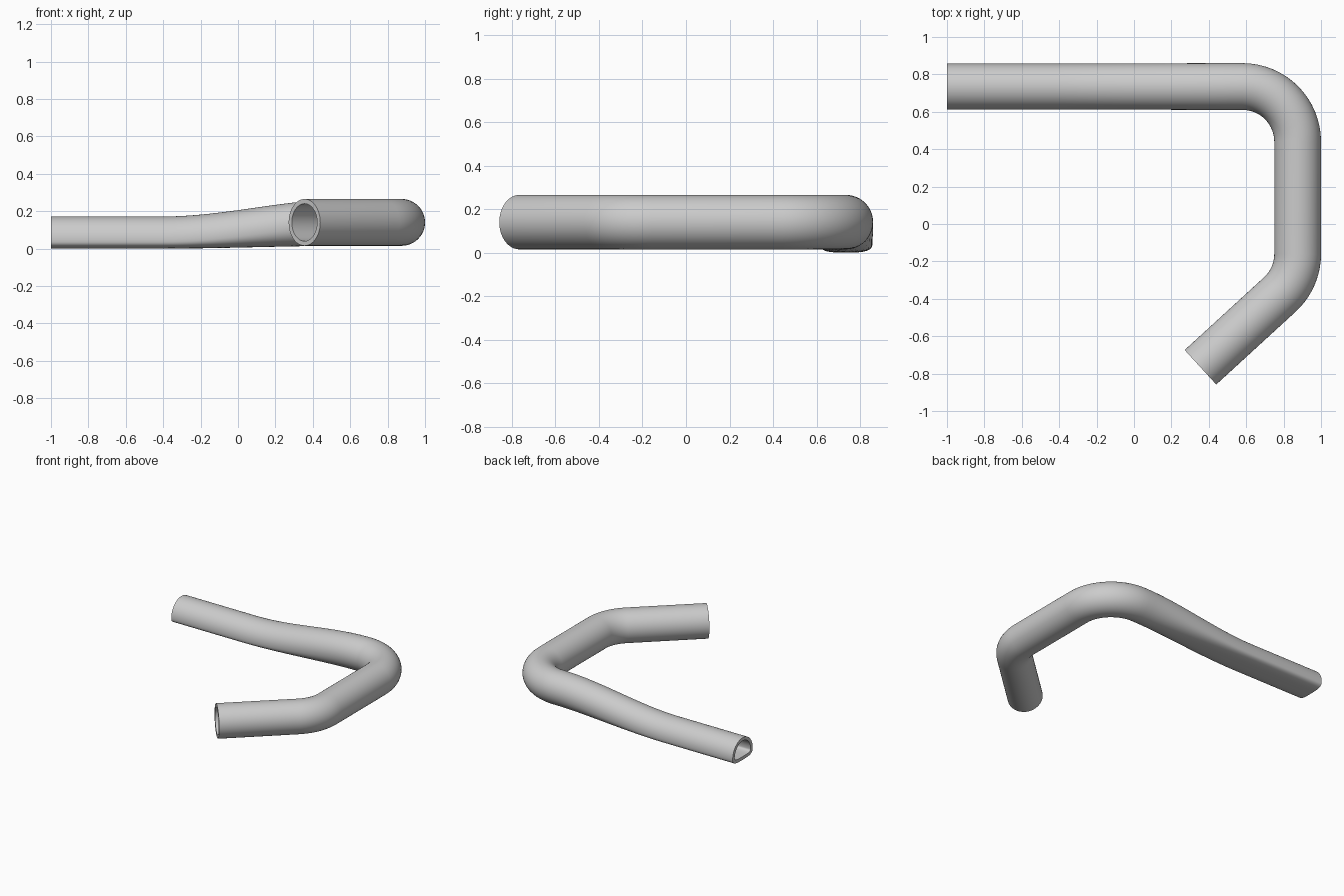
import bpy, bmesh
from math import sin, cos, pi, radians
from mathutils import Vector

if "Cube" in bpy.data.objects:
    bpy.data.objects.remove(bpy.data.objects["Cube"])

N = 48            # points around the section
R = 0.295         # centre-line bend radius
TURN = radians(47.5)


def section(t, inner):
    """Hose section: t=0 is a flat-bottomed D, t=1 is round. Returns (side, z)."""
    mix = lambda a, b: a + (b - a) * t
    wall = 0.025 if inner else 0.0
    w = mix(0.1225, 0.125) - wall
    low = mix(0.049, 0.125) - wall
    n = mix(3.2, 2.0)
    zc = mix(0.049, 0.14)
    pts = []
    for i in range(N):
        a = 2 * pi * i / N
        c, s = cos(a), sin(a)
        if s >= 0:
            pts.append((w * c, zc + w * s))
        else:
            x = abs(c) ** (2 / n) * (1 if c > 0 else -1)
            pts.append((w * x, zc - low * abs(s) ** (2 / n)))
    return pts


# Centre line: (position, heading angle, roundness)
path = [(-1.0, 0.735, 0.0, 0.0)]
for i in range(21):
    u = i / 20
    path.append((-0.4 + 0.98 * u, 0.735, 0.0, u * u * (3 - 2 * u)))
for i in range(1, 17):
    a = pi / 2 * (1 - i / 16)
    path.append((0.58 + R * cos(a), 0.44 + R * sin(a), a - pi / 2, 1.0))
for i in range(11):
    a = -TURN * i / 10
    path.append((0.58 + R * cos(a), -0.16 + R * sin(a), a - pi / 2, 1.0))
x, y, h, t = path[-1]
path.append((x + 0.575 * cos(h), y + 0.575 * sin(h), h, 1.0))

# Sweep outer and inner skins
bm = bmesh.new()
skins = []
for inner in (False, True):
    rings = []
    for x, y, h, t in path:
        rings.append([bm.verts.new(Vector((x - sin(h) * s, y + cos(h) * s, z)))
                      for s, z in section(t, inner)])
    skins.append(rings)


def bridge(a, b):
    for i in range(N):
        j = (i + 1) % N
        bm.faces.new((a[i], a[j], b[j], b[i]))


for rings in skins:
    for a, b in zip(rings, rings[1:]):
        bridge(a, b)
# Open pipe ends: wall rims
bridge(skins[0][0], skins[1][0])
bridge(skins[0][-1], skins[1][-1])
bmesh.ops.recalc_face_normals(bm, faces=bm.faces[:])

mesh = bpy.data.meshes.new("bent_pipe")
bm.to_mesh(mesh)
bm.free()
pipe = bpy.data.objects.new("bent_pipe", mesh)
bpy.context.collection.objects.link(pipe)
bpy.context.view_layer.objects.active = pipe
pipe.select_set(True)
bpy.ops.object.shade_smooth_by_angle(angle=radians(35))
